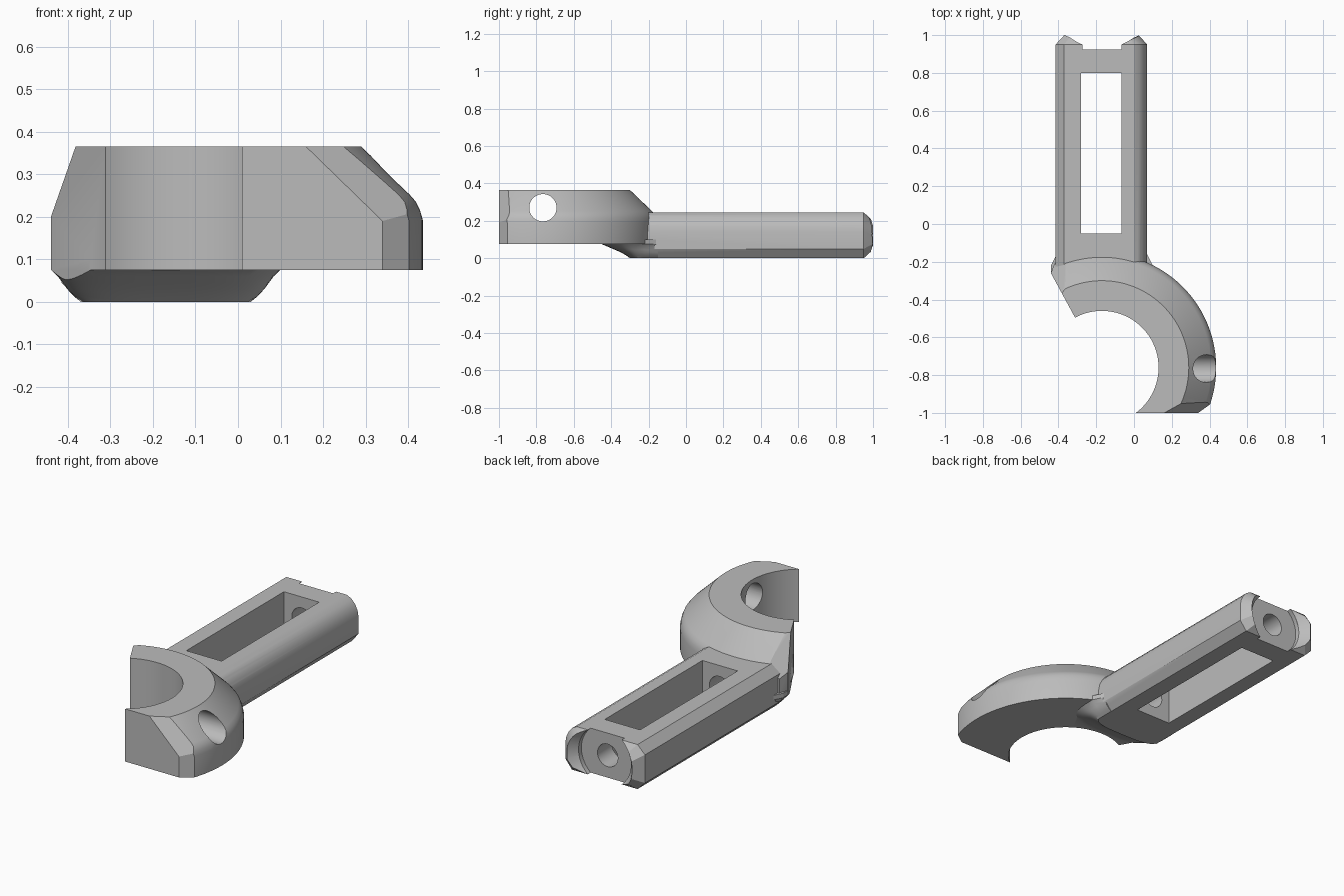
import bpy, bmesh, math
from mathutils import Vector, Matrix

old = bpy.data.objects.get("Cube")
if old:
    bpy.data.objects.remove(old, do_unlink=True)

grey = bpy.data.materials.new("plain_grey")
grey.use_nodes = True
grey.diffuse_color = (0.5, 0.5, 0.5, 1)
grey.node_tree.nodes["Principled BSDF"].inputs["Base Color"].default_value = (0.5, 0.5, 0.5, 1)

CX, CY = -0.17, -0.76          # centre of the hook's bore
BORE = 0.30


def finish(bm, name):
    bmesh.ops.remove_doubles(bm, verts=bm.verts, dist=1e-5)
    bmesh.ops.recalc_face_normals(bm, faces=bm.faces)
    mesh = bpy.data.meshes.new(name)
    bm.to_mesh(mesh)
    bm.free()
    mesh.materials.append(grey)
    obj = bpy.data.objects.new(name, mesh)
    bpy.context.collection.objects.link(obj)
    return obj


def loft(rings):
    """Closed solid through rings that have equal point counts."""
    bm = bmesh.new()
    rows = [[bm.verts.new(p) for p in ring] for ring in rings]
    n = len(rows[0])
    for a, b in zip(rows, rows[1:]):
        for i in range(n):
            j = (i + 1) % n
            bm.faces.new((a[i], a[j], b[j], b[i]))
    bm.faces.new(rows[0])
    bm.faces.new(rows[-1])
    return bm


def cut(bm, p, q, r, keep):
    """Slice along the plane through three points, keeping one side."""
    p, q, r, keep = map(Vector, (p, q, r, keep))
    normal = (q - p).cross(r - p).normalized()
    if normal.dot(keep - p) > 0:
        normal = -normal
    res = bmesh.ops.bisect_plane(bm, geom=bm.verts[:] + bm.edges[:] + bm.faces[:],
                                 plane_co=p, plane_no=normal, clear_outer=True)
    edges = [e for e in res["geom_cut"] if isinstance(e, bmesh.types.BMEdge)]
    bmesh.ops.holes_fill(bm, edges=edges, sides=0)


def rod(name, axis, start, end, r1, r2=None):
    """Round cutter along x, y or z between two points."""
    start, end = Vector(start), Vector(end)
    turn = Vector(axis).to_track_quat('Z', 'Y').to_matrix().to_4x4()
    bm = bmesh.new()
    bmesh.ops.create_cone(bm, cap_ends=True, segments=64, radius1=r1,
                          radius2=r1 if r2 is None else r2, depth=(end - start).length,
                          matrix=Matrix.Translation((start + end) / 2) @ turn)
    obj = finish(bm, name)
    obj.hide_render = True
    return obj


def combine(target, other, operation):
    mod = target.modifiers.new("combine", 'BOOLEAN')
    mod.operation = operation
    mod.solver = 'EXACT'
    mod.object = other
    bpy.context.view_layer.objects.active = target
    bpy.ops.object.modifier_apply(modifier=mod.name)
    bpy.data.objects.remove(other, do_unlink=True)


# Hook: a swept section with a chamfered, rounded shoulder
section = [(BORE, .075), (.605, .075), (.605, .19), (.6, .215), (.592, .235), (.578, .252),
           (.46, .365), (BORE, .365)]
rings = []
for k in range(81):
    t = math.radians(-70 + 200 * k / 80)
    rings.append([(CX + r * math.cos(t), CY + r * math.sin(t), z) for r, z in section])
hook_bm = loft(rings)
inside = (0.1, -0.4, 0.2)
end_plane = ((-.315, -.49, 0), (-.44, -.26, 0), (-.44, -.26, 1))
cut(hook_bm, (0, -1, 0), (1, -1, 0), (0, -1, 1), inside)
cut(hook_bm, *end_plane, inside)
# Chamfers on both ends of the hook
cut(hook_bm, (.34, -1, 0), (.41, -.95, 0), (.34, -1, 1), inside)
cut(hook_bm, (.16, -1, .365), (.34, -1, .19), (.25, -.95, .365), inside)
cut(hook_bm, (-.44, -.26, 0), (-.418, -.2, 0), (-.44, -.26, 1), inside)
cut(hook_bm, (-.385, -.37, .365), (-.355, -.33, .365), (-.44, -.26, .2), inside)
bracket = finish(hook_bm, "hook_bracket")

# Flared foot blending the bar's underside into the hook
rings = []
for z, half, depth in [(0, .2, .08), (.012, .215, .095), (.03, .232, .125),
                       (.045, .243, .16), (.06, .254, .195), (.075, .27, .23), (.1, .27, .23)]:
    ring = [(CX + min(half, .235), -.15, z)]
    for k in range(33):
        t = math.pi * k / 32
        c, s = math.cos(t), math.sin(t)
        ring.append((CX + half * math.copysign(abs(c) ** .6, c), -.22 - depth * abs(s) ** .6, z))
    ring.append((CX - min(half, .235), -.15, z))
    rings.append(ring)
foot_bm = loft(rings)
cut(foot_bm, *end_plane, inside)
foot = finish(foot_bm, "foot")
combine(foot, rod("foot_bore", (0, 0, 1), (CX, CY, -.1), (CX, CY, .5), BORE), 'DIFFERENCE')

# Bar: chamfered on one side, rounded on the other, with a chamfered tip
profile = [(-.37, 0), (.03, 0), (.07, .05), (.07, .14), (.064, .175), (.05, .205),
           (.028, .23), (0, .245), (-.37, .245), (-.415, .2), (-.415, .045)]
mid_x, mid_z = -.1725, .1225
rings = [[(x, y, z) for x, z in profile] for y in (-.26, .95)]
rings.append([(mid_x + (x - mid_x) * .81, 1, mid_z + (z - mid_z) * .63) for x, z in profile])
bar = finish(loft(rings), "bar")

combine(bracket, foot, 'UNION')
combine(bracket, bar, 'UNION')

# Slot through the bar
slot = [(-.28, -.05), (-.065, -.05), (-.065, .8), (-.28, .8)]
slot_cutter = finish(loft([[(x, y, z) for x, y in slot] for z in (-.1, .5)]), "slot_cutter")
combine(bracket, slot_cutter, 'DIFFERENCE')

# Lengthwise hole, tip recess with a flared mouth, and cross hole in the hook
along_y, along_x = (0, 1, 0), (1, 0, 0)
for cutter in (
        rod("long_hole", along_y, (CX, -.2, mid_z), (CX, 1.1, mid_z), .062),
        rod("tip_recess", along_y, (CX, .925, mid_z), (CX, 1.1, mid_z), .16),
        rod("tip_flare", along_y, (CX, .95, mid_z), (CX, 1.01, mid_z), .16, .21),
        rod("cross_hole", along_x, (0, -.765, .27), (.6, -.765, .27), .073)):
    combine(bracket, cutter, 'DIFFERENCE')

# Smooth the curved surfaces, keep the edges crisp
bpy.ops.object.select_all(action='DESELECT')
bracket.select_set(True)
bpy.context.view_layer.objects.active = bracket
bpy.ops.object.shade_smooth_by_angle(angle=math.radians(25))
